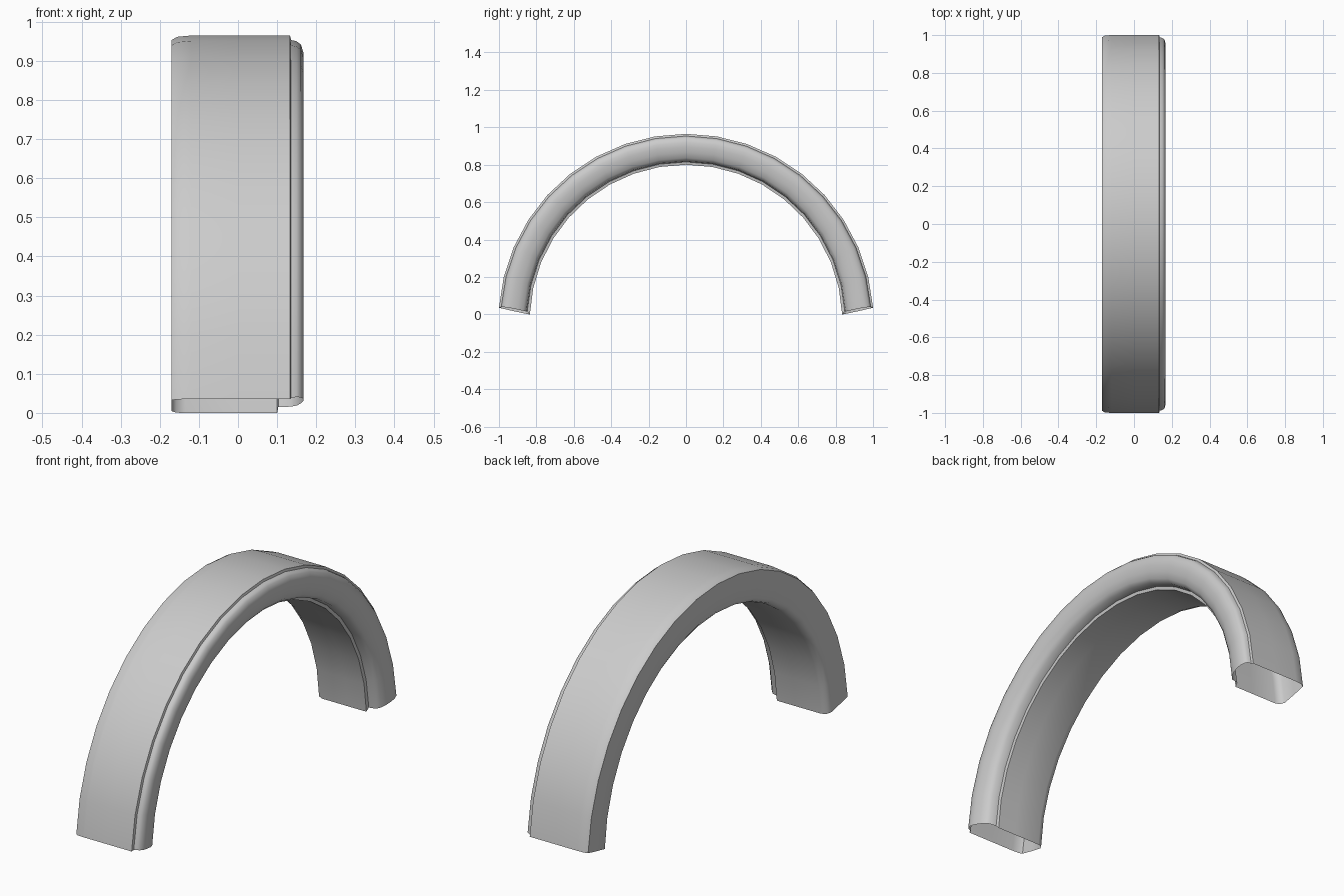
import bpy, bmesh
from math import sin, cos, radians

if "Cube" in bpy.data.objects:
    bpy.data.objects.remove(bpy.data.objects["Cube"])

SEGMENTS = 18

# Closed cross-section: (x, depth from outer wall 0 to inner wall 1, lift of the cut end)
profile = [
    (-0.120, 0.00, 0), (0.000, 0.00, 0), (0.133, 0.00, 0),          # outer wall
    (0.136, 0.07, 0.006), (0.150, 0.09, 0.009), (0.161, 0.14, 0.010),  # step and rounded lip
    (0.168, 0.28, 0.012), (0.168, 0.42, 0.014), (0.163, 0.60, 0.015),
    (0.152, 0.78, 0.015), (0.136, 0.88, 0.015), (0.103, 0.91, 0.015),
    (0.100, 1.00, 0), (0.000, 1.00, 0), (-0.135, 1.00, 0),          # inner wall
    (-0.158, 0.95, 0), (-0.170, 0.84, 0),                           # rounded back edge
    (-0.170, 0.45, 0), (-0.170, 0.07, 0), (-0.155, 0.02, 0),
]


def mix(a, b, t):
    return a + (b - a) * t


def arc_point(x, depth, lift, s):
    """Point on the arch, s from -1 to 1 between the two feet."""
    radius = mix(1.003, 0.8357, depth)
    centre = mix(-0.038, -0.0357, depth)
    angle = s * (radians(mix(85.8, 87.6, depth)) - lift)
    return (x, radius * sin(angle), centre + radius * cos(angle))


# Sweep the section along the arch; the feet stay open
bm = bmesh.new()
rings = [[bm.verts.new(arc_point(*p, -1 + 2 * i / SEGMENTS)) for p in profile]
         for i in range(SEGMENTS + 1)]
n = len(profile)
for a, b in zip(rings, rings[1:]):
    for j in range(n):
        k = (j + 1) % n
        bm.faces.new((a[j], a[k], b[k], b[j]))
bmesh.ops.recalc_face_normals(bm, faces=bm.faces)

mesh = bpy.data.meshes.new("fender_arch")
bm.to_mesh(mesh)
bm.free()
arch = bpy.data.objects.new("fender_arch", mesh)
bpy.context.collection.objects.link(arch)

# Smooth shading with the step edges kept sharp
bpy.context.view_layer.objects.active = arch
arch.select_set(True)
bpy.ops.object.shade_smooth_by_angle(angle=radians(50))
